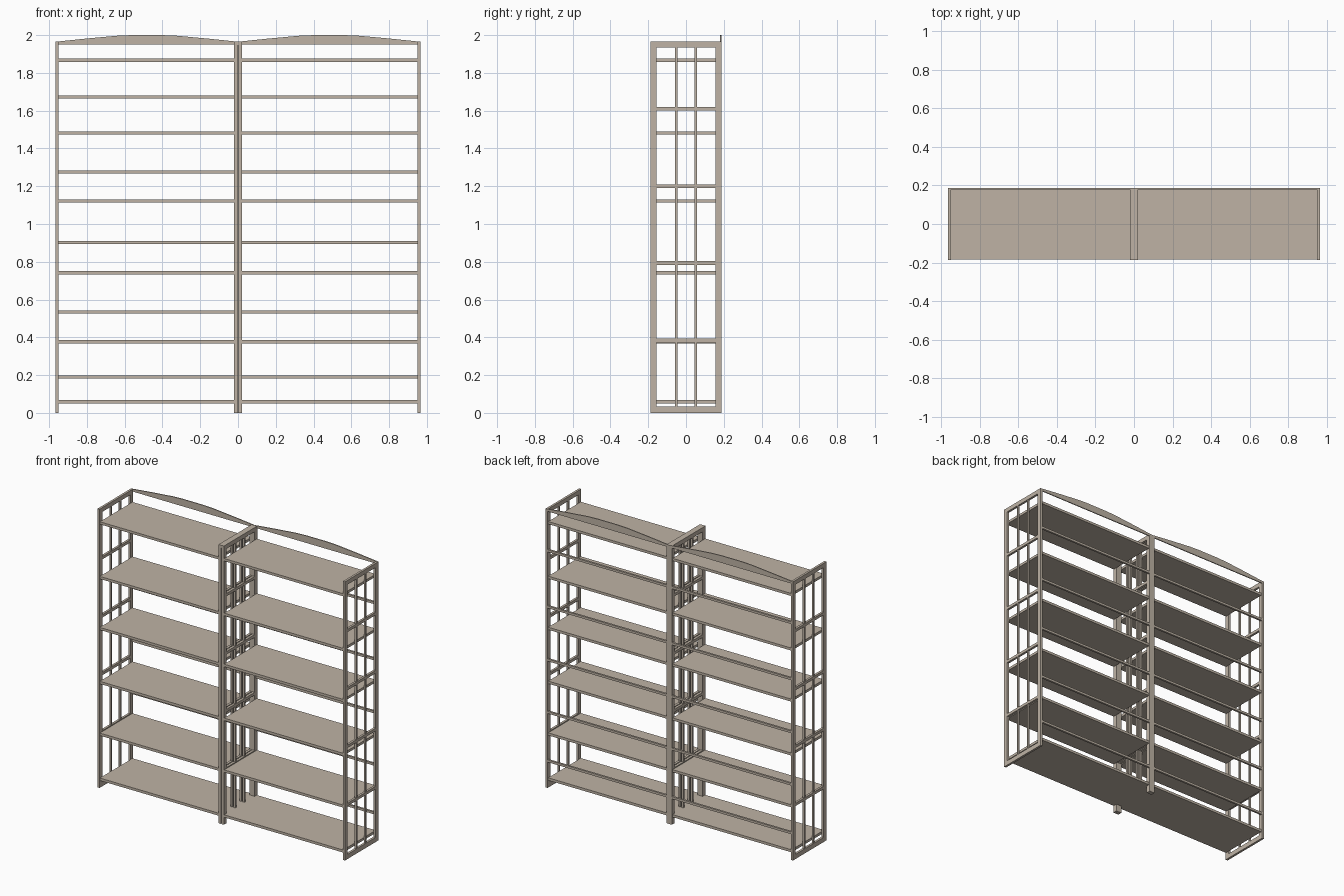
import bpy, bmesh

if "Cube" in bpy.data.objects:
    bpy.data.objects.remove(bpy.data.objects["Cube"])

H = 1.965          # frame height
D = 0.187          # half depth
OUT, INN = 0.965, 0.949   # outer end frame, x range
MID = 0.021        # half width of the centre frame
GAP = 0.003        # half gap between the paired centre uprights

paint = bpy.data.materials.new("warm_grey_paint")
paint.diffuse_color = (0.516, 0.45, 0.376, 1)
paint.use_nodes = True
paint.node_tree.nodes["Principled BSDF"].inputs["Base Color"].default_value = paint.diffuse_color


def finish(name, bm):
    me = bpy.data.meshes.new(name)
    bm.to_mesh(me)
    bm.free()
    me.materials.append(paint)
    ob = bpy.data.objects.new(name, me)
    bpy.context.collection.objects.link(ob)
    return ob


def box(name, x0, x1, y0, y1, z0, z1):
    bm = bmesh.new()
    bmesh.ops.create_cube(bm, size=1)
    for v in bm.verts:
        v.co = ((x0 + x1) / 2 + v.co.x * (x1 - x0),
                (y0 + y1) / 2 + v.co.y * (y1 - y0),
                (z0 + z1) / 2 + v.co.z * (z1 - z0))
    return finish(name, bm)


def side_frame(name, x0, x1, base):
    post = 0.031
    inner = D - post
    # posts and optional bottom rail
    box(name + "_front_post", x0, x1, -D, -inner, 0, H)
    box(name + "_back_post", x0, x1, inner, D, 0, H)
    box(name + "_top_rail", x0, x1, -inner, inner, H - 0.03, H)
    if base:
        box(name + "_bottom_rail", x0, x1, -inner, inner, 0, 0.033)
    # cross rails
    for z in (0.383, 0.793, 1.2, 1.61):
        box(name + "_cross_rail", x0, x1, -inner, inner, z - 0.01, z + 0.01)
    # slim upright slats
    c, w = (x0 + x1) / 2, (x1 - x0) * 0.4
    for y in (-0.051, 0.051):
        box(name + "_slat", c - w, c + w, y - 0.007, y + 0.007,
            0.033 if base else 0.06, H - 0.03)


side_frame("left_frame", -OUT, -INN, True)
side_frame("centre_left_frame", -MID, -GAP, False)
side_frame("centre_right_frame", GAP, MID, False)
side_frame("right_frame", INN, OUT, True)

# recessed strips closing the gap between the paired centre frames
box("centre_front_joint", -GAP, GAP, -D + 0.01, -0.156, 0, H)
box("centre_back_joint", -GAP, GAP, 0.156, D - 0.001, 0, H)
box("centre_top_joint", -GAP, GAP, -D, D, H - 0.02, H)

for side, x0, x1 in (("left", -INN, -MID), ("right", MID, INN)):
    # shelves
    for z in (0.06, 0.377, 0.742, 1.122, 1.482, 1.867):
        box(side + "_shelf", x0, x1, -D + 0.003, D - 0.007, z - 0.009, z + 0.009)
    # back rails between the shelves
    for z in (0.19, 0.533, 0.902, 1.276, 1.672):
        box(side + "_back_rail", x0, x1, D - 0.014, D, z - 0.008, z + 0.008)
    # arched crest board along the back
    a, b = (-OUT, 0) if side == "left" else (0, OUT)
    outline = [(0, 1.95), (1, 1.95), (1, 1.965), (0.83, 1.982), (0.66, 1.997),
               (0.58, 2.0), (0.42, 2.0), (0.34, 1.997), (0.17, 1.982), (0, 1.965)]
    bm = bmesh.new()
    face = bm.faces.new([bm.verts.new((a + t * (b - a), D - 0.007, z)) for t, z in outline])
    ext = bmesh.ops.extrude_face_region(bm, geom=[face])
    bmesh.ops.translate(bm, vec=(0, 0.007, 0),
                        verts=[g for g in ext["geom"] if isinstance(g, bmesh.types.BMVert)])
    bmesh.ops.recalc_face_normals(bm, faces=bm.faces)
    finish(side + "_crest_board", bm)

# bottom shelf carries on beneath the centre frame slats
box("centre_shelf_join", -MID, MID, -0.156, 0.156, 0.051, 0.069)
